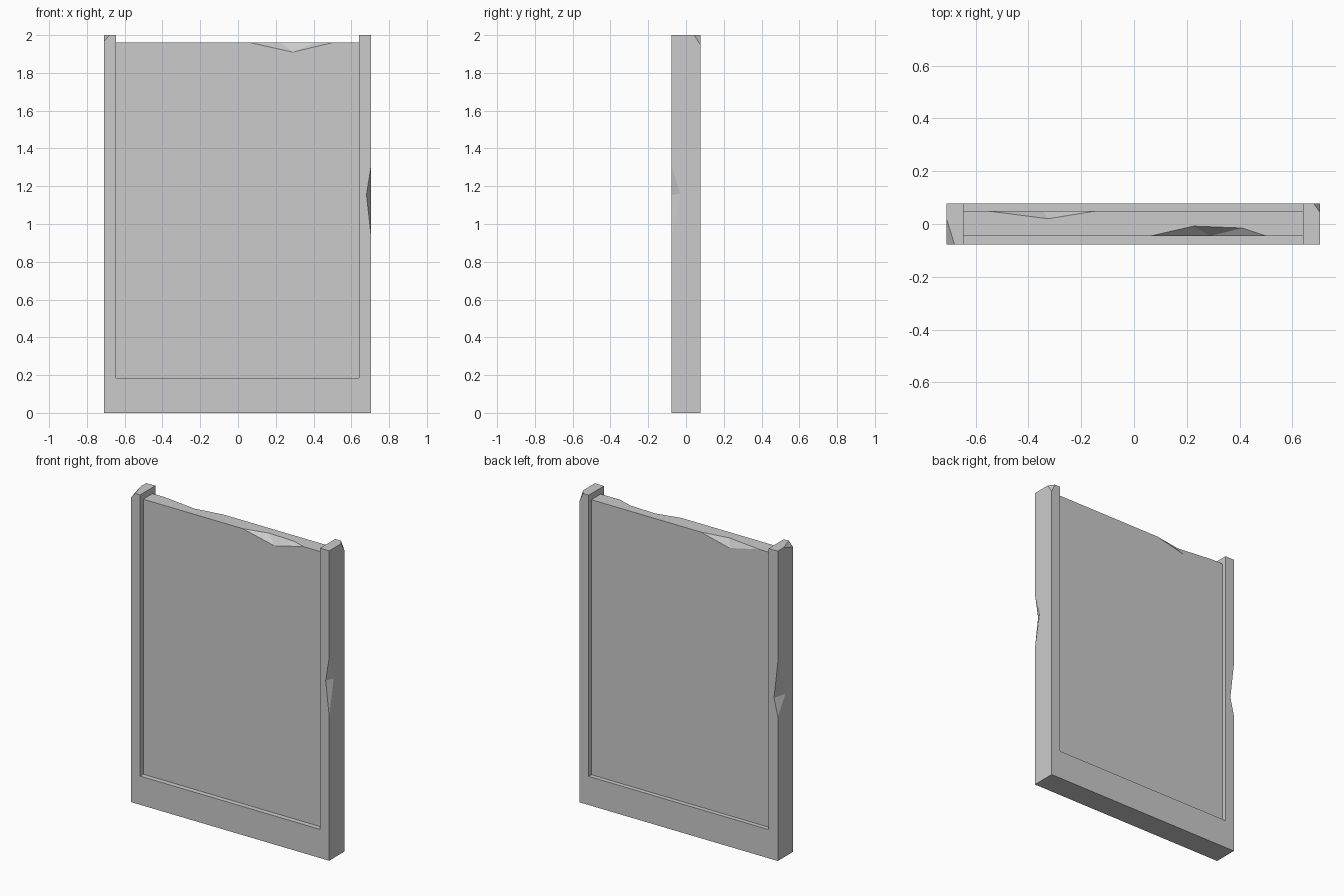
import bpy, bmesh
from mathutils import Vector

if "Cube" in bpy.data.objects:
    bpy.data.objects.remove(bpy.data.objects["Cube"])

XL, XR, YF, YB, H = -0.71, 0.705, -0.077, 0.078, 2.0   # frame outer limits
IL, IR, RAIL = -0.645, 0.64, 0.185                     # frame inner limits
PF, PB, PT = -0.045, 0.05, 1.96                        # panel faces and top


def finish(name, bm):
    bmesh.ops.recalc_face_normals(bm, faces=bm.faces)
    mesh = bpy.data.meshes.new(name)
    bm.to_mesh(mesh)
    bm.free()
    obj = bpy.data.objects.new(name, mesh)
    bpy.context.collection.objects.link(obj)
    return obj


def extrude_profile(name, profile, y0, y1):
    """Extrude an x-z outline from y0 to y1."""
    bm = bmesh.new()
    face = bm.faces.new([bm.verts.new((x, y0, z)) for x, z in profile])
    new = bmesh.ops.extrude_face_region(bm, geom=[face])["geom"]
    verts = [g for g in new if isinstance(g, bmesh.types.BMVert)]
    bmesh.ops.translate(bm, verts=verts, vec=(0, y1 - y0, 0))
    return finish(name, bm)


def chip(obj, points, outside):
    """Knock off the convex chip spanned by surface points and an outside point."""
    bm = bmesh.new()
    for p in points + [outside]:
        bm.verts.new(Vector(p))
    bmesh.ops.convex_hull(bm, input=bm.verts)
    cutter = finish("chip_cutter", bm)
    cutter.hide_render = True
    mod = obj.modifiers.new("chip", 'BOOLEAN')
    mod.operation = 'DIFFERENCE'
    mod.solver = 'EXACT'
    mod.object = cutter
    bpy.context.view_layer.objects.active = obj
    bpy.ops.object.modifier_apply(modifier=mod.name)
    bpy.data.objects.remove(cutter)


# U-shaped stone frame: two posts and a bottom rail
frame = extrude_profile("frame", [(XL, 0), (XR, 0), (XR, H), (IR, H), (IR, RAIL),
                                  (IL, RAIL), (IL, H), (XL, H)], YF, YB)

# Recessed panel
panel = extrude_profile("panel", [(IL, RAIL), (IR, RAIL), (IR, PT), (IL, PT)], PF, PB)

# Broken post corners
chip(frame, [(-0.68, YF, H), (XL, 0.02, H), (XL, YF, 1.967)], (XL - .1, YF - .1, H + .1))
chip(frame, [(0.68, YB, H), (XR, 0.043, H), (XR, YB, 1.945)], (XR + .1, YB + .1, H + .1))

# Nicks in the vertical outer edges
chip(frame, [(XR, YF, 0.93), (XR, YF, 1.31), (0.68, YF, 1.155), (XR, -0.03, 1.16)],
     (XR + .1, YF - .1, 1.12))
chip(frame, [(XL, YB, 0.93), (XL, YB, 1.28), (-0.683, YB, 1.045), (XL, 0.0, 1.05)],
     (XL - .1, YB + .1, 1.1))

# Chips along the top of the panel, front and back
chip(panel, [(0.065, PF, PT), (0.5, PF, PT), (0.29, PF, 1.91), (0.225, -0.008, PT),
             (0.41, -0.015, PT)], (0.29, PF - .2, PT + .2))
chip(panel, [(-0.56, PB, PT), (-0.14, PB, PT), (-0.345, PB, 1.912), (-0.325, 0.02, PT)],
     (-0.34, PB + .2, PT + .2))
